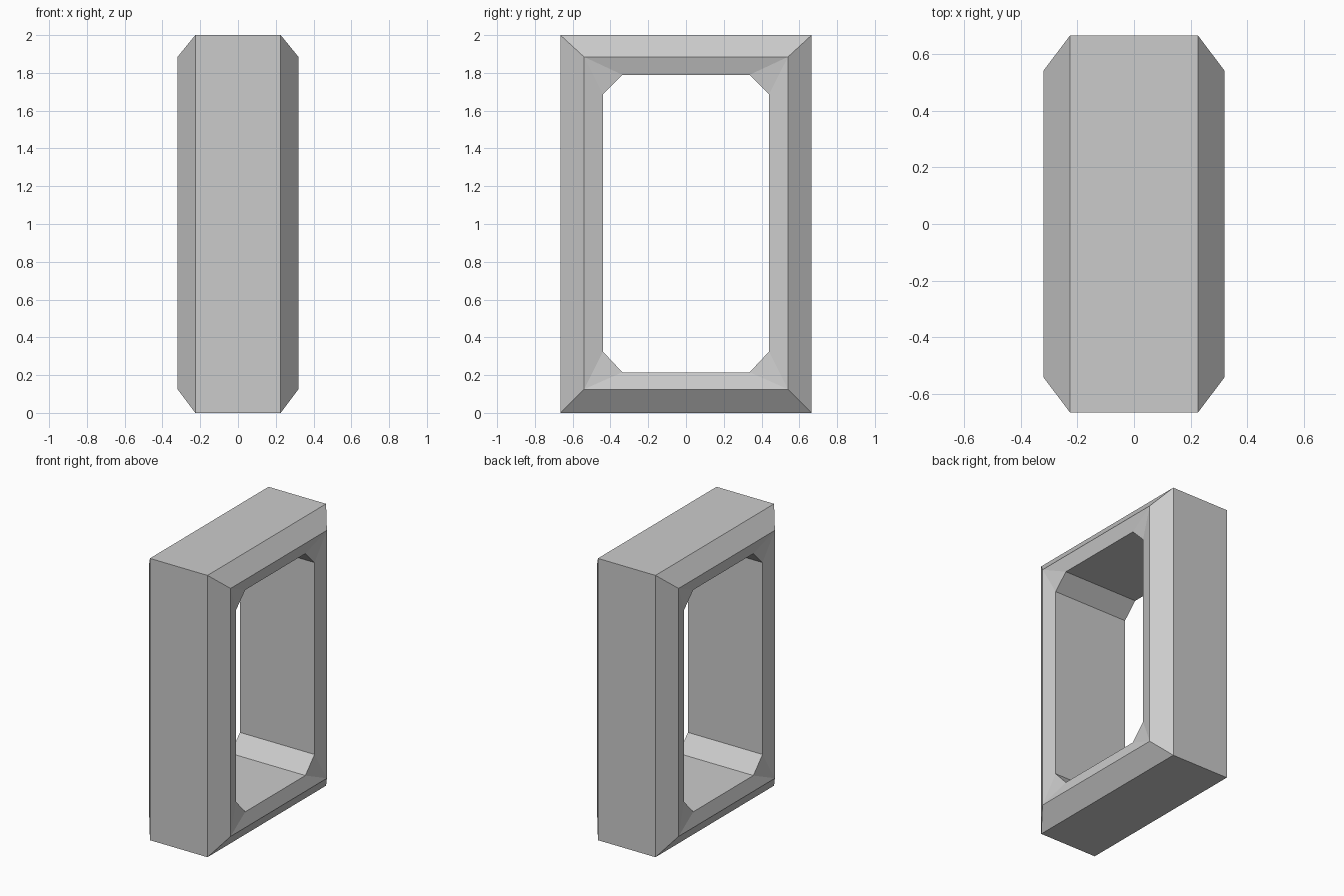
import bpy
import bmesh

cube = bpy.data.objects.get("Cube")
if cube:
    bpy.data.objects.remove(cube, do_unlink=True)

# Plain grey finish
grey = bpy.data.materials.new("plain_grey")
grey.use_nodes = True
colour = (0.6, 0.6, 0.6, 1.0)
grey.diffuse_color = colour
grey.node_tree.nodes["Principled BSDF"].inputs["Base Color"].default_value = colour

bm = bmesh.new()


def ring(x, half_y, low, high, cut_y=0.0, cut_low=0.0, cut_high=0.0):
    """Rectangle of vertex pairs; each corner is one vertex or a chamfer's two."""
    corners = []
    for sy, z, inward in ((-1, low, cut_low), (1, low, cut_low),
                          (1, high, -cut_high), (-1, high, -cut_high)):
        on_side = (x, sy * half_y, z + inward)
        on_level = (x, sy * (half_y - cut_y), z)
        points = [on_side, on_level]
        if sy * inward > 0:
            points.reverse()
        verts = [bm.verts.new(p) for p in (points if cut_y else points[:1])]
        corners.append((verts[0], verts[-1]))
    return corners


def bridge(a, b):
    """Join two rings along their sides and across chamfered corners."""
    for i in range(4):
        j = (i + 1) % 4
        bm.faces.new((a[i][1], a[j][0], b[j][0], b[i][1]))
        loop = list(dict.fromkeys((a[i][0], a[i][1], b[i][1], b[i][0])))
        if len(loop) > 2:
            bm.faces.new(loop)


# Cross-section of the frame, swept from one inner edge around to the other
def opening(x):
    return ring(x, 0.44, 0.215, 1.79, 0.103, 0.11, 0.103)


def ridge(x):
    return ring(x, 0.54, 0.125, 1.885)


def outer(x):
    return ring(x, 0.665, 0.0, 2.0)


rings = [opening(-0.293), ridge(-0.32), outer(-0.226),
         outer(0.226), ridge(0.32), opening(0.293)]
for i, start in enumerate(rings):
    bridge(start, rings[(i + 1) % len(rings)])

bmesh.ops.recalc_face_normals(bm, faces=bm.faces)
mesh = bpy.data.meshes.new("window_frame")
bm.to_mesh(mesh)
bm.free()
mesh.materials.append(grey)
frame = bpy.data.objects.new("window_frame", mesh)
bpy.context.collection.objects.link(frame)
